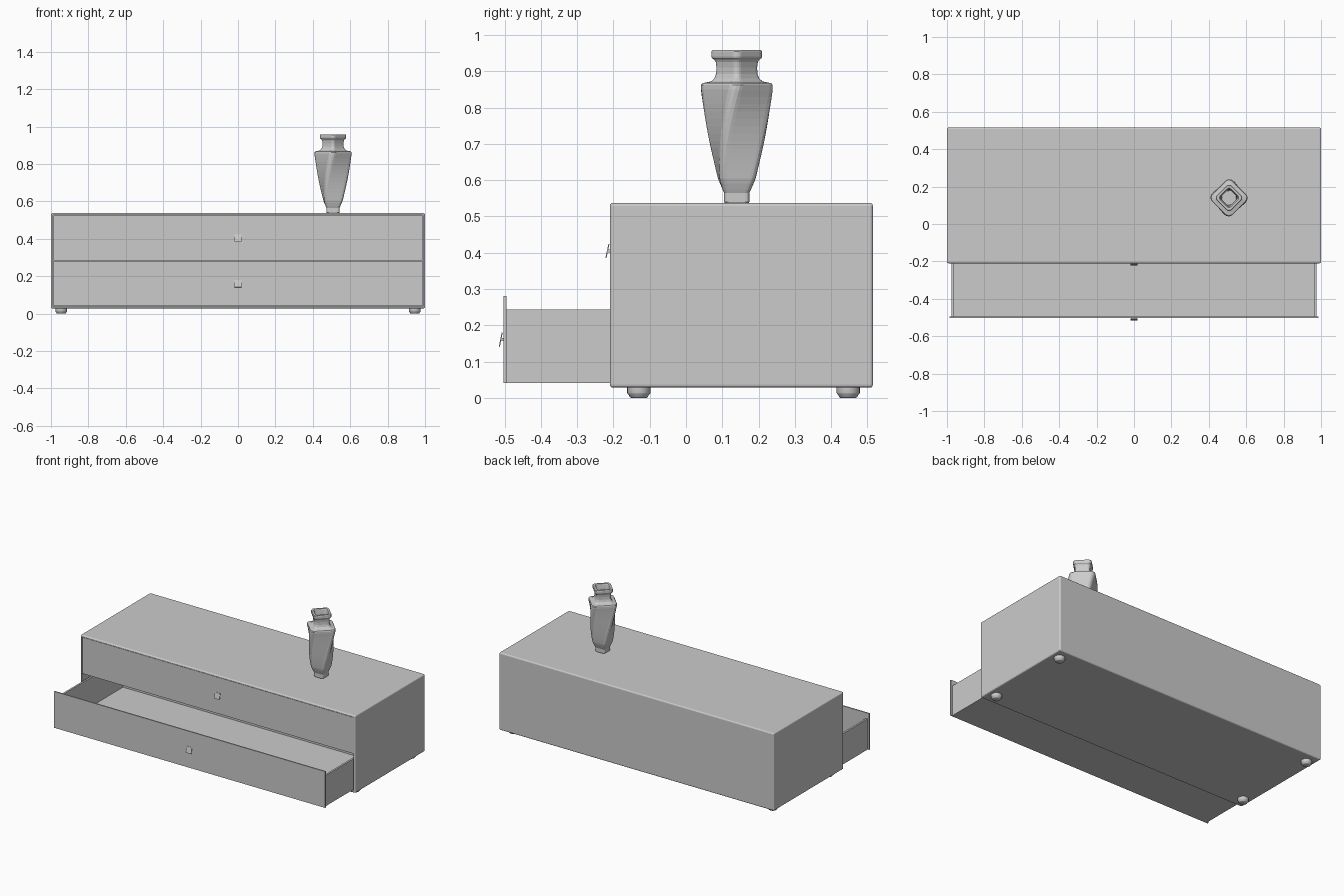
import bpy, bmesh, math
from mathutils import Matrix, Vector

if "Cube" in bpy.data.objects:
    bpy.data.objects.remove(bpy.data.objects["Cube"], do_unlink=True)

grey = bpy.data.materials.new("plain_grey")
grey.use_nodes = True
colour = (0.6, 0.6, 0.6, 1)
grey.diffuse_color = colour
grey.node_tree.nodes["Principled BSDF"].inputs["Base Color"].default_value = colour


def finish(bm, name, smooth=None):
    bmesh.ops.recalc_face_normals(bm, faces=bm.faces)
    mesh = bpy.data.meshes.new(name)
    bm.to_mesh(mesh)
    bm.free()
    mesh.materials.append(grey)
    obj = bpy.data.objects.new(name, mesh)
    bpy.context.collection.objects.link(obj)
    if smooth:
        bpy.ops.object.select_all(action='DESELECT')
        obj.select_set(True)
        bpy.context.view_layer.objects.active = obj
        bpy.ops.object.shade_smooth_by_angle(angle=math.radians(smooth))


def add_box(bm, low, high, tilt=0):
    low, high = Vector(low), Vector(high)
    matrix = (Matrix.Translation((low + high) / 2) @ Matrix.Rotation(tilt, 4, 'X')
              @ Matrix.Diagonal((*(high - low), 1)))
    bmesh.ops.create_cube(bm, size=1, matrix=matrix)


def loft(bm, rings):
    rows = [[bm.verts.new(p) for p in ring] for ring in rings]
    for a, b in zip(rows, rows[1:]):
        for i in range(len(a)):
            j = (i + 1) % len(a)
            bm.faces.new((a[i], a[j], b[j], b[i]))
    bm.faces.new(rows[0])
    bm.faces.new(rows[-1])


# Cabinet: rounded box hollowed out from the front
FRONT, BACK = -0.21, 0.515
bm = bmesh.new()
add_box(bm, (-1, FRONT, 0.028), (1, BACK, 0.537))
bmesh.ops.bevel(bm, geom=bm.edges[:], offset=0.008, segments=3, profile=0.5, affect='EDGES')
bm.normal_update()
opening = max((f for f in bm.faces if f.normal.y < -0.99), key=lambda f: f.calc_area())
bmesh.ops.inset_region(bm, faces=[opening], thickness=0.004)
hollow = bmesh.ops.extrude_face_region(bm, geom=[opening])
bmesh.ops.translate(bm, vec=(0, BACK - FRONT - 0.012, 0),
                    verts=[v for v in hollow["geom"] if isinstance(v, bmesh.types.BMVert)])
if opening.is_valid:
    bm.faces.remove(opening)
finish(bm, "cabinet")


# Drawers: front panel, open tray and a tilted tab handle
def drawer(name, y, z, height):
    bm = bmesh.new()
    add_box(bm, (-0.986, y, z), (0.986, y + 0.008, z + height))
    finish(bm, name + "_front")

    bm = bmesh.new()
    y0, y1, top = y + 0.008, y + 0.695, z + 0.202
    add_box(bm, (-0.975, y0, z), (0.975, y1, z + 0.012))
    for side in (-1, 1):
        x0, x1 = sorted((side * 0.975, side * 0.963))
        add_box(bm, (x0, y0, z + 0.012), (x1, y1, top))
    add_box(bm, (-0.963, y1 - 0.012, z + 0.012), (0.963, y1, top))
    finish(bm, name + "_tray")

    bm = bmesh.new()
    mid = z + height / 2
    add_box(bm, (-0.02, y - 0.009, mid - 0.02), (0.02, y - 0.006, mid + 0.02), -0.2)
    add_box(bm, (-0.016, y - 0.006, mid - 0.004), (0.016, y, mid + 0.004))
    finish(bm, name + "_handle")


drawer("lower_drawer", -0.503, 0.041, 0.239)
drawer("upper_drawer", FRONT + 0.001, 0.285, 0.239)

# Feet: short turned discs with a tapered underside
foot_profile = [(0.022, 0), (0.025, 0.002), (0.027, 0.007), (0.031, 0.011), (0.032, 0.014), (0.032, 0.03)]
for x, x_name in ((-0.945, "right"), (0.945, "left")):
    for y, y_name in ((-0.13, "front"), (0.447, "back")):
        bm = bmesh.new()
        loft(bm, [[(x + r * math.cos(i * math.tau / 24), y + r * math.sin(i * math.tau / 24), z)
                   for i in range(24)] for r, z in foot_profile])
        finish(bm, f"{y_name}_{x_name}_foot", 35)


# Vase: rounded square section, twisted an eighth of a turn over its body
ROUND = 0.35
TWIST_LOW, TWIST_HIGH = 0.58, 0.865


def vase_ring(z, reach):
    t = min(1, max(0, (z - TWIST_LOW) / (TWIST_HIGH - TWIST_LOW)))
    angle = t * math.pi / 4
    # Turn the silhouette reach into the half width of the square
    half = reach / (math.sqrt(2) * (1 - ROUND) * math.cos(math.pi / 4 - angle) + ROUND)
    spin = Matrix.Rotation(angle, 3, 'Z')
    ring = []
    for corner in range(4):
        middle = math.pi / 4 + corner * math.pi / 2
        centre = Vector((math.cos(middle), math.sin(middle), 0)) * math.sqrt(2) * (1 - ROUND)
        for k in range(5):
            a = middle + (k - 2) * math.pi / 8
            p = spin @ (centre + Vector((math.cos(a), math.sin(a), 0)) * ROUND) * half
            ring.append(p + Vector((0.508, 0.14, z)))
    return ring


base = [(0.537, 0.033), (0.54, 0.035), (0.565, 0.035), (0.574, 0.039), (0.59, 0.046), (0.605, 0.052)]
body = []
for i in range(1, 13):
    t = i / 12
    body.append((0.605 + 0.245 * t, 0.052 + 0.047 * (1.35 * t - 0.35 * t * t)))
neck = [(0.862, 0.099), (0.867, 0.095), (0.869, 0.085), (0.872, 0.071), (0.88, 0.062),
        (0.893, 0.057), (0.91, 0.056), (0.925, 0.058), (0.932, 0.062), (0.936, 0.068),
        (0.941, 0.07), (0.954, 0.07), (0.958, 0.067)]
inside = [(0.958, 0.052), (0.953, 0.049), (0.93, 0.044), (0.89, 0.043), (0.86, 0.07), (0.62, 0.04)]
bm = bmesh.new()
loft(bm, [vase_ring(z, r) for z, r in base + body + neck + inside])
finish(bm, "vase")
